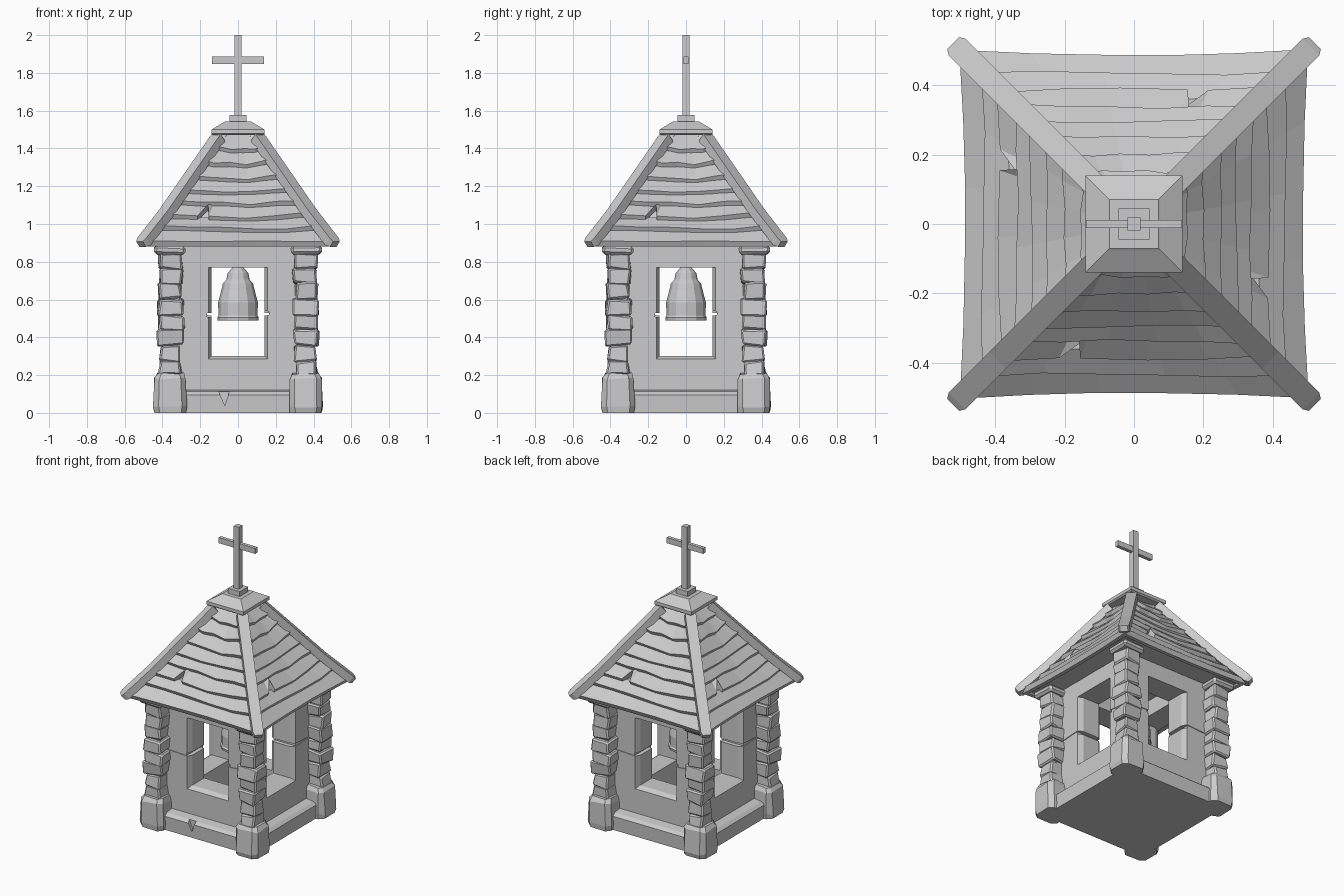
import bpy, bmesh, math, random
from mathutils import Vector

if "Cube" in bpy.data.objects:
    bpy.data.objects.remove(bpy.data.objects["Cube"])

rng = random.Random(11)


def finish(bm, name):
    bmesh.ops.recalc_face_normals(bm, faces=bm.faces)
    me = bpy.data.meshes.new(name)
    bm.to_mesh(me)
    bm.free()
    ob = bpy.data.objects.new(name, me)
    bpy.context.collection.objects.link(ob)
    return ob


def four(ob):
    """Repeat a part on the other three sides."""
    for k in (1, 2, 3):
        c = ob.copy()
        c.rotation_euler.z = k * math.pi / 2
        bpy.context.collection.objects.link(c)


def loft(bm, rings):
    """Skin closed rings of points and cap both ends."""
    vs = [[bm.verts.new(p) for p in r] for r in rings]
    n = len(vs[0])
    for a, b in zip(vs, vs[1:]):
        for i in range(n):
            j = (i + 1) % n
            bm.faces.new((a[i], a[j], b[j], b[i]))
    bm.faces.new(vs[0][::-1])
    bm.faces.new(vs[-1])


def square(h, z):
    return [(-h, -h, z), (h, -h, z), (h, h, z), (-h, h, z)]


def box(bm, x0, x1, y0, y1, z0, z1):
    loft(bm, [[(x0, y0, z), (x1, y0, z), (x1, y1, z), (x0, y1, z)] for z in (z0, z1)])


def stone(bm, cx, cy, h, z0, z1, jit, bev):
    """Rough block: a box with shifted corners and chamfered edges."""
    s = bmesh.new()
    box(s, cx - h, cx + h, cy - h, cy + h, z0, z1)
    for v in s.verts:
        v.co += Vector([rng.uniform(-jit, jit) for _ in range(3)])
    bmesh.ops.bevel(s, geom=s.edges[:], offset=bev, segments=1, affect='EDGES')
    me = bpy.data.meshes.new("tmp")
    s.to_mesh(me)
    s.free()
    bm.from_mesh(me)
    bpy.data.meshes.remove(me)


# Plinth with a chipped front edge
bm = bmesh.new()
loft(bm, [square(0.395, 0), square(0.40, 0.095), square(0.38, 0.112), square(0.315, 0.122)])
plinth = finish(bm, "plinth")
bm = bmesh.new()
loft(bm, [[(-0.11, y, 0.13), (-0.07, y, 0.04), (-0.04, y, 0.13)] for y in (-0.45, -0.38)])
cutter = finish(bm, "chip_cutter")
cutter.hide_render = True
cutter.hide_viewport = True
mod = plinth.modifiers.new("chip", 'BOOLEAN')
mod.object = cutter
mod.operation = 'DIFFERENCE'
mod.solver = 'EXACT'

# Foot stones: rough chamfered blocks at the corners
bm = bmesh.new()
rings = []
for z, h in ((0, 0.084), (0.035, 0.089), (0.18, 0.083), (0.21, 0.068)):
    c = 0.66 * h
    ring = [(-h, -c), (-c, -h), (c, -h), (h, -c), (h, c), (c, h), (-c, h), (-h, c)]
    rings.append([(0.358 + x + rng.uniform(-.004, .004), -0.358 + y + rng.uniform(-.004, .004),
                   z + (rng.uniform(-.008, .008) if z else 0)) for x, y in ring])
loft(bm, rings)
four(finish(bm, "foot_stone"))

# Pillars: stacked courses and a wider capital
bm = bmesh.new()
box(bm, 0.31, 0.40, -0.40, -0.31, 0.15, 0.87)
z = 0.2
for i in range(8):
    dz = rng.uniform(0.07, 0.09) if i < 7 else 0.84 - z
    stone(bm, 0.357 + rng.uniform(-.006, .006), -0.357 + rng.uniform(-.006, .006),
          rng.uniform(0.055, 0.065), z - 0.001, z + dz + 0.001, 0.011, 0.009)
    z += dz
stone(bm, 0.362, -0.362, 0.081, 0.838, 0.885, 0.004, 0.014)
four(finish(bm, "pillar"))

# Walls: sloped sill, lintel, split chamfered jambs around each window
OUT, INN, SIDE = -0.325, -0.165, 0.32
bm = bmesh.new()
loft(bm, [[(x, OUT, 0.1), (x, OUT, 0.285), (x, OUT + 0.03, 0.302),
           (x, INN, 0.302), (x, INN, 0.1)] for x in (-SIDE, SIDE)])
box(bm, -SIDE, SIDE, OUT, INN, 0.77, 0.88)
for s in (-1, 1):
    box(bm, *sorted((s * 0.165, s * SIDE)), OUT + 0.012, INN, 0.28, 0.78)
    plan = [(0.14, INN), (0.14, OUT + 0.035), (0.156, OUT), (0.30, OUT), (0.30, INN)]
    split = 0.515 if s < 0 else 0.525
    for lo, hi in ((0.28, split), (split + 0.005, 0.775)):
        d = -1 if lo == 0.28 else 1          # crack opens towards the window
        loft(bm, [[(s * x, y, zz + (d * 0.009 * (0.30 - x) / 0.16
                                    if abs(zz - split) < 0.02 else 0)) for x, y in plan]
                  for zz in (lo, hi)])
    box(bm, *sorted((s * 0.30, s * SIDE)), OUT, INN, 0.28, 0.78)
four(finish(bm, "window_wall"))

# Bell on a short hanger, hollow underneath
prof = [(0.012, 0.88), (0.012, 0.775), (0.03, 0.768), (0.055, 0.74), (0.062, 0.705),
        (0.08, 0.685), (0.088, 0.65), (0.105, 0.585), (0.104, 0.515), (0.11, 0.505),
        (0.108, 0.49), (0.09, 0.49), (0.08, 0.60), (0.05, 0.68)]
bm = bmesh.new()
N = 12
loft(bm, [[(r * math.cos(2 * math.pi * k / N), r * math.sin(2 * math.pi * k / N), h)
           for k in range(N)] for r, h in prof])
finish(bm, "bell")


# Roof slope: half-width at a given height, slightly flared
def slope(h):
    pts = [(0.88, 0.488), (1.04, 0.366), (1.48, 0.08)]
    (a, ra), (b, rb) = pts[:2] if h < 1.04 else pts[1:]
    return ra + (rb - ra) * (h - a) / (b - a)


# Roof core closing the inside
bm = bmesh.new()
loft(bm, [square(slope(h) - 0.035, h) for h in (0.885, 1.04, 1.47)])
finish(bm, "roof_core")

# Overlapping wavy planks on one slope, sagging mid-span, one of them split
rows = [0.88, 0.955, 1.02, 1.09, 1.155, 1.225, 1.30, 1.38, 1.46]
bm = bmesh.new()
for i, (lo, hi) in enumerate(zip(rows, rows[1:])):
    ts = [-1, -0.62, -0.22, 0.2, 0.6, 1]
    if i == 2:
        ts = [-1, -0.56, -0.46, -0.40, 0.1, 0.55, 1]
    rings = []
    for t in ts:
        sag = 1 - t * t
        a = lo + (rng.uniform(-0.009, 0.009) + 0.01 - 0.02 * sag if i else 0)
        if i == 2 and t == -0.46:
            a += 0.055
        b = min(hi + 0.015, 1.47)
        th = 0.03 + rng.uniform(-0.004, 0.005)
        sec = [(slope(a) - 0.025, a), (slope(a), a), (slope(a) + 0.45 * th, a + 0.9 * th),
               (slope(b) + 0.003, b), (slope(b) - 0.025, b)]
        rings.append([(t * slope(a if k < 3 else b), -r + 0.016 * sag, h)
                      for k, (r, h) in enumerate(sec)])
    loft(bm, rings)
four(finish(bm, "roof_planks"))

# Hip beams along the roof corners
bm = bmesh.new()
path = [(0.514, 0.895, 0.72), (0.50, 0.908, 1), (0.382, 1.06, 1), (0.105, 1.46, 1)]
rings = []
for r, h, k in path:
    c = Vector((r, -r, h))
    side = Vector((1, 1, 0)).normalized() * 0.034 * k
    up = Vector((0.45, -0.45, 0.77)) * 0.028 * k
    rings.append([c - side - up, c + side - up, c + side + up * 0.8, c - side + up * 0.8])
loft(bm, rings)
four(finish(bm, "hip_beam"))

# Roof cap
bm = bmesh.new()
loft(bm, [square(0.13, 1.47), square(0.14, 1.478), square(0.14, 1.5),
          square(0.077, 1.538), square(0.07, 1.543)])
box(bm, -0.044, 0.044, -0.044, 0.044, 1.535, 1.577)
finish(bm, "roof_cap")

# Cross
bm = bmesh.new()
box(bm, -0.019, 0.019, -0.019, 0.019, 1.57, 2.0)
box(bm, -0.138, 0.138, -0.012, 0.012, 1.848, 1.886)
finish(bm, "cross")
